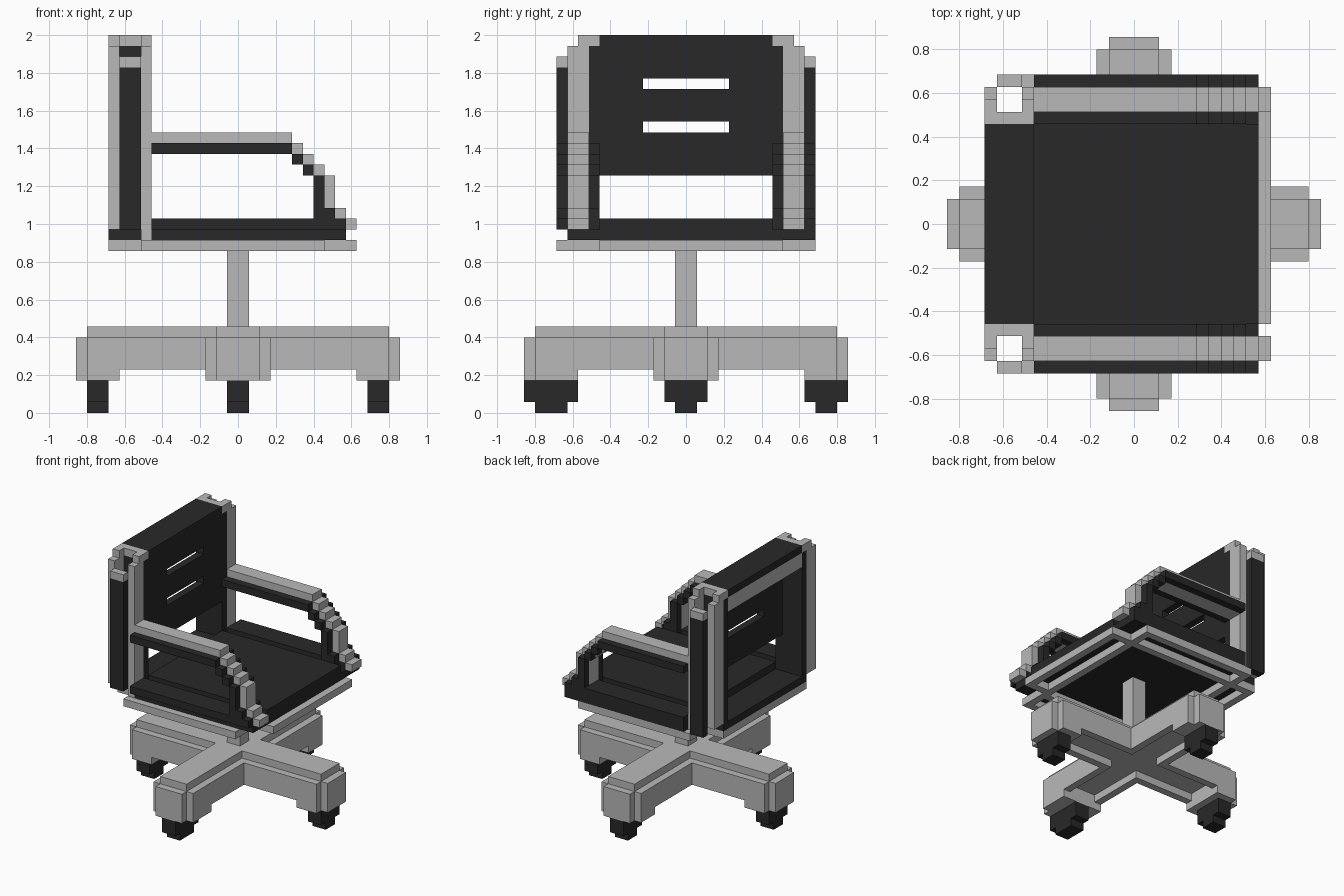
import bpy, bmesh
from mathutils import Vector

U = 2 / 35  # block size; all coordinates below are in blocks

cube = bpy.data.objects.get("Cube")
if cube:
    bpy.data.objects.remove(cube, do_unlink=True)


def material(name, value):
    m = bpy.data.materials.new(name)
    m.use_nodes = True
    col = (value, value, value, 1)
    m.diffuse_color = col
    b = next(n for n in m.node_tree.nodes if n.type == 'BSDF_PRINCIPLED')
    b.inputs["Base Color"].default_value = col
    b.inputs["Roughness"].default_value = 0.8
    return m


GREY = material("light grey", 0.485)
DARK = material("dark grey", 0.0213)


def part(name, mat, boxes):
    """Make one object from boxes given as (x0, x1, y0, y1, z0, z1)."""
    bm = bmesh.new()
    for x0, x1, y0, y1, z0, z1 in boxes:
        lo, hi = Vector((x0, y0, z0)), Vector((x1, y1, z1))
        for v in bmesh.ops.create_cube(bm, size=1)["verts"]:
            v.co = ((lo + hi) / 2 + v.co * (hi - lo)) * U
    me = bpy.data.meshes.new(name)
    bm.to_mesh(me)
    bm.free()
    me.materials.append(mat)
    ob = bpy.data.objects.new(name, me)
    bpy.context.collection.objects.link(ob)


def flip_y(boxes):
    return [(a, b, -d, -c, e, f) for a, b, c, d, e, f in boxes]


def both(boxes):
    return boxes + flip_y(boxes)


def swap(boxes):
    return [(c, d, a, b, e, f) for a, b, c, d, e, f in boxes]


def flip_x(boxes):
    return [(-b, -a, c, d, e, f) for a, b, c, d, e, f in boxes]


def ring(x0, x1, y0, y1, z0, z1):
    """Four rails, one block wide, around a slot."""
    return [(x0, x0 + 1, y0, y1, z0, z1), (x1 - 1, x1, y0, y1, z0, z1),
            (x0 + 1, x1 - 1, y0, y0 + 1, z0, z1),
            (x0 + 1, x1 - 1, y1 - 1, y1, z0, z1)]


# Four-armed base with a shallow channel underneath and solid feet
arm = [(0, 14, -2, 2, 5, 8), (2, 14, 2, 3, 4, 7), (2, 14, -3, -2, 4, 7),
       (11, 14, -3, 3, 3, 7), (14, 15, -2, 2, 3, 7)]
part("base_arm_left", GREY, arm)
part("base_arm_right", GREY, flip_x(arm))
part("base_arm_back", GREY, swap(arm))
part("base_arm_front", GREY, flip_y(swap(arm)) + [(-3, 3, -11, -10, 3, 7)])

# Casters, all rolling the same way
for name, x, y0, y1 in (("left", 13, -2, 2), ("right", -13, -2, 2),
                        ("back", 0, 11, 15), ("front", 0, -15, -10)):
    part("caster_" + name, DARK, [(x - 1, x + 1, y0, y1, 1, 3),
                                  (x - 1, x + 1, y0 + 1, y1 - 1, 0, 1)])

part("column", GREY, [(-1, 1, -1, 1, 8, 16)])

# Seat frame: a slotted rail on each side, with open corners
part("seat_frame_sides", GREY, both(ring(-9, 8, 8, 12, 15, 16)))
part("seat_frame_front", GREY, ring(7, 11, -8, 9, 15, 16))
part("seat_frame_back", GREY, ring(-12, -8, -9, 9, 15, 16))

# Seat with a raised cushion
part("seat", DARK, [(-8, 10, -11, 12, 16, 17), (-12, -8, -9, 9, 16, 17)])
part("seat_cushion", DARK, [(-8, 10, -8, 8, 17, 18)])

# Armrests: grey stepped core between two dark side plates
strip = [(-8, 5, 9, 11, 24, 26)]
strip += [(5 + i, 6 + i, 9, 11, 23 - i, 25 - i) for i in range(3)]
strip += [(7, 8, 9, 11, 18, 21), (8, 9, 9, 11, 18, 22),
          (9, 10, 9, 11, 18, 19), (10, 11, 9, 11, 17, 18)]
profile = [(-8, 5, 24, 25), (5, 6, 23, 24), (6, 7, 22, 23),
           (7, 8, 17, 22), (8, 9, 17, 19)]
plates = [(a, b, y, y + 1, c, d) for y in (8, 11) for a, b, c, d in profile]
plates += [(-8, 10, 9, 12, 17, 18)]

# Hollow back posts with stepped caps
post = []
for x in (-12, -9):
    post += [(x, x + 1, 9, 11, 17, 34), (x, x + 1, 8, 10, 34, 35)]
post += [(-9, -8, 9, 11, 16, 17), (-11, -9, 8, 9, 34, 35), (-11, -9, 11, 12, 32, 33)]

for side, f, foot in (("left", list, 16), ("right", flip_y, 17)):
    part("armrest_" + side, GREY, f(strip))
    part("armrest_plates_" + side, DARK, f(plates))
    part("back_post_" + side, GREY, f(post))
    part("back_post_panel_" + side, DARK,
         f([(-11, -9, 11, 12, foot, 32), (-12, -8, 8, 9, 17, 34)]))

# Thin backrest panel with two slots, dark top and grey rear band
part("backrest", DARK,
     [(-9, -8, -8, 8, a, b) for a, b in ((22, 26), (27, 30), (31, 34))]
     + both([(-9, -8, 4, 8, z, z + 1) for z in (26, 30)])
     + [(-12, -8, -8, 8, 34, 35)])
part("backrest_rear_band", GREY, [(-12, -11, -8, 8, 32, 34)])
